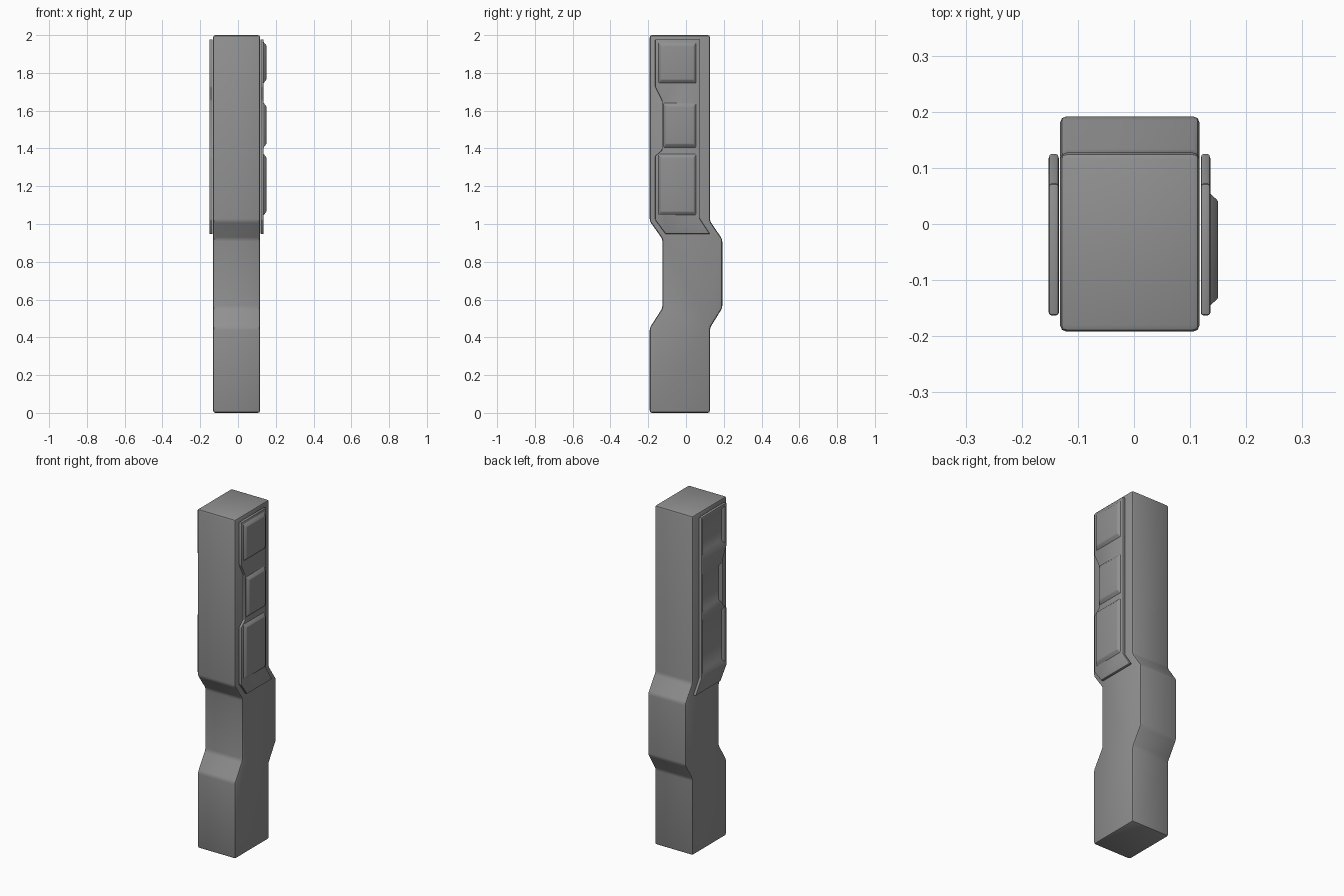
import bpy, bmesh, math

cube = bpy.data.objects.get("Cube")
if cube:
    bpy.data.objects.remove(cube, do_unlink=True)

grey = bpy.data.materials.new("plain_grey")
grey.use_nodes = True
COLOUR = (0.28, 0.28, 0.28, 1)
grey.diffuse_color = COLOUR
grey.node_tree.nodes["Principled BSDF"].inputs["Base Color"].default_value = COLOUR


def loft(name, near, far, x0, x1):
    """Solid between two matching (y, z) outlines at x0 and x1."""
    bm = bmesh.new()
    a = [bm.verts.new((x0, y, z)) for y, z in near]
    b = [bm.verts.new((x1, y, z)) for y, z in far]
    bm.faces.new(a)
    bm.faces.new(b[::-1])
    for i in range(len(a)):
        j = (i + 1) % len(a)
        bm.faces.new((a[j], a[i], b[i], b[j]))
    bmesh.ops.recalc_face_normals(bm, faces=bm.faces)
    mesh = bpy.data.meshes.new(name)
    bm.to_mesh(mesh)
    bm.free()
    obj = bpy.data.objects.new(name, mesh)
    bpy.context.collection.objects.link(obj)
    mesh.materials.append(grey)
    return obj


def apply_modifiers(obj):
    bpy.ops.object.select_all(action='DESELECT')
    obj.select_set(True)
    bpy.context.view_layer.objects.active = obj
    for mod in list(obj.modifiers):
        bpy.ops.object.modifier_apply(modifier=mod.name)


def bevel(obj, width, segments):
    mod = obj.modifiers.new("bevel", 'BEVEL')
    mod.width = width
    mod.segments = segments
    mod.limit_method = 'ANGLE'
    mod.angle_limit = math.radians(25)
    apply_modifiers(obj)


def smooth(obj):
    apply_modifiers(obj)
    bpy.ops.object.shade_smooth_by_angle(angle=math.radians(35))


def rect(y0, y1, z0, z1, dy=0, dz=0):
    return [(y0 + dy, z0 + dz), (y1 - dy, z0 + dz),
            (y1 - dy, z1 - dz), (y0 + dy, z1 - dz)]


# Stepped body, its middle section shifted towards the back
body_outline = [(-0.192, 0), (0.127, 0), (0.127, 0.45), (0.192, 0.555),
                (0.192, 0.92), (0.127, 1.015), (0.127, 2), (-0.192, 2),
                (-0.192, 1.015), (-0.125, 0.92), (-0.125, 0.555), (-0.192, 0.45)]
body = loft("body", body_outline, body_outline, -0.132, 0.117)
bevel(body, 0.012, 2)
smooth(body)

# Notched side plates
plate_outline = [(-0.163, 1.978), (0.072, 1.978), (0.072, 1.03), (0.127, 0.947),
                 (-0.108, 0.947), (-0.163, 1.022), (-0.163, 1.36),
                 (-0.128, 1.39), (-0.128, 1.655), (-0.163, 1.725)]
left_plate = loft("left_plate", plate_outline, plate_outline, 0.119, 0.136)
right_plate = loft("right_plate", plate_outline, plate_outline, -0.152, -0.134)
for plate in (left_plate, right_plate):
    bevel(plate, 0.005, 2)

# Three cells per plate: raised pads on the left, matching dents on the right
cells = {"upper": (-0.148, 0.057, 1.742, 1.967),
         "middle": (-0.122, 0.057, 1.402, 1.645),
         "lower": (-0.148, 0.057, 1.043, 1.375)}
for label, cell in cells.items():
    wide, narrow = rect(*cell), rect(*cell, 0.016, 0.022)
    pad = loft(label + "_pad", wide, narrow, 0.133, 0.15)
    bevel(pad, 0.003, 2)
    smooth(pad)

    cutter = loft(label + "_cutter", wide, narrow, -0.1525, -0.138)
    cutter.hide_render = True
    mod = right_plate.modifiers.new("dent", 'BOOLEAN')
    mod.operation = 'DIFFERENCE'
    mod.solver = 'EXACT'
    mod.object = cutter
    apply_modifiers(right_plate)
    bpy.data.objects.remove(cutter, do_unlink=True)

for plate in (left_plate, right_plate):
    smooth(plate)
